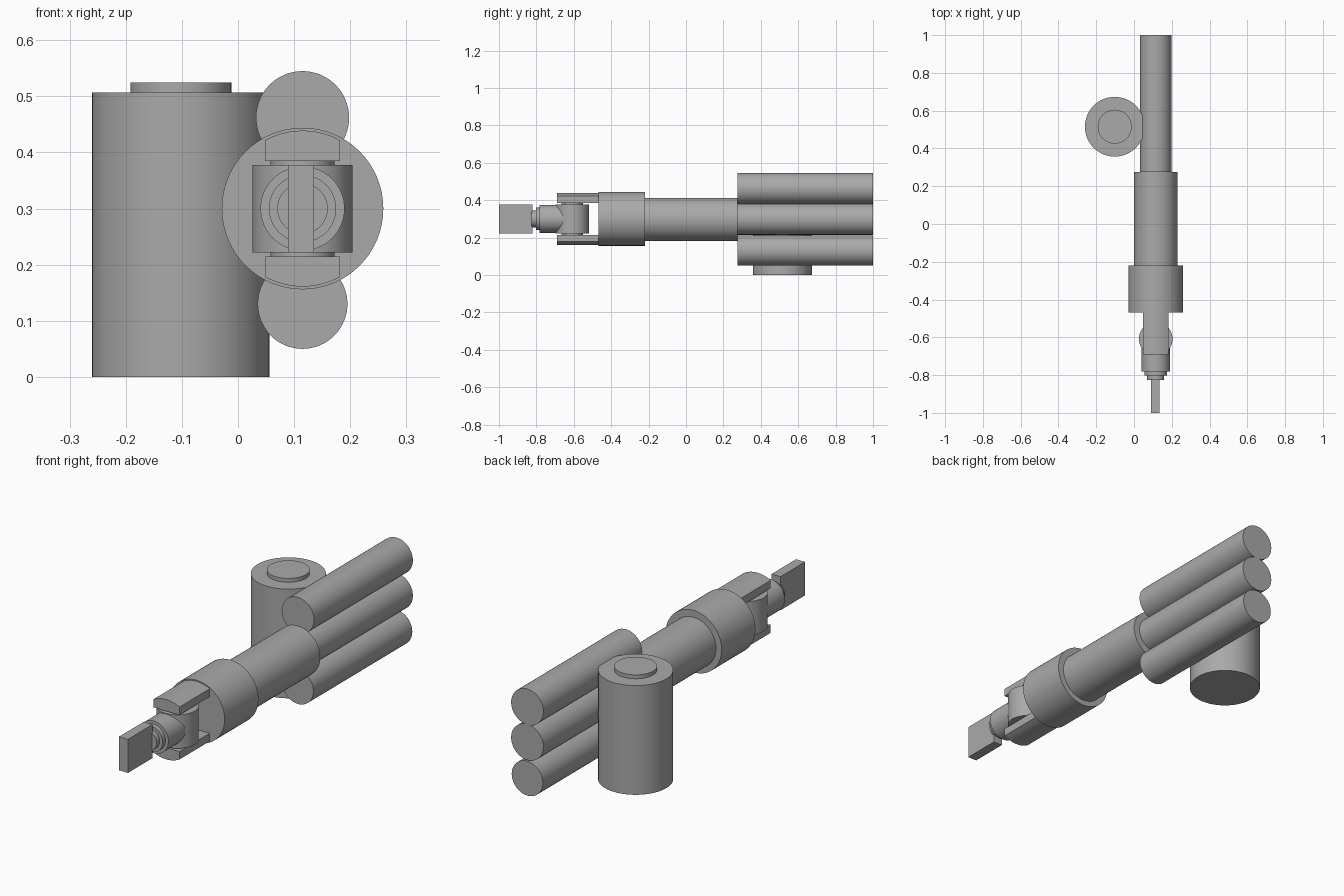
import bpy, bmesh, math
from mathutils import Matrix, Vector

cube = bpy.data.objects.get("Cube")
if cube:
    bpy.data.objects.remove(cube, do_unlink=True)

grey = bpy.data.materials.new("plain grey")
grey.use_nodes = True
COLOUR = (0.4, 0.4, 0.4, 1)
grey.diffuse_color = COLOUR
grey.node_tree.nodes["Principled BSDF"].inputs["Base Color"].default_value = COLOUR

AXIS_X, AXIS_Z = 0.115, 0.30      # centre line of the arm


def add_object(name, bm):
    bmesh.ops.recalc_face_normals(bm, faces=bm.faces)
    mesh = bpy.data.meshes.new(name)
    bm.to_mesh(mesh)
    bm.free()
    mesh.materials.append(grey)
    obj = bpy.data.objects.new(name, mesh)
    bpy.context.collection.objects.link(obj)
    bpy.ops.object.select_all(action='DESELECT')
    obj.select_set(True)
    bpy.context.view_layer.objects.active = obj
    bpy.ops.object.shade_smooth_by_angle(angle=math.radians(30))
    return obj


def rod(name, start, end, radius):
    """Capped cylinder between two points."""
    start, end = Vector(start), Vector(end)
    span = end - start
    turn = span.to_track_quat('Z', 'Y').to_matrix().to_4x4()
    bm = bmesh.new()
    bmesh.ops.create_cone(bm, cap_ends=True, segments=64, radius1=radius, radius2=radius,
                          depth=span.length,
                          matrix=Matrix.Translation((start + end) / 2) @ turn)
    return add_object(name, bm)


def arm_rod(name, y0, y1, radius, z=AXIS_Z):
    return rod(name, (AXIS_X, y0, z), (AXIS_X, y1, z), radius)


def upright_rod(name, x, y, z0, z1, radius):
    return rod(name, (x, y, z0), (x, y, z1), radius)


# Standing drum with a raised cap
upright_rod("drum", -0.102, 0.515, 0, 0.507, 0.158)
upright_rod("drum_cap", -0.102, 0.515, 0.507, 0.525, 0.09)

# Three stacked rear tubes
for name, z, radius in (("lower_tube", 0.13, 0.08), ("middle_tube", 0.298, 0.083),
                        ("upper_tube", 0.462, 0.083)):
    arm_rod(name, 0.275, 1.0, radius, z)

# Main arm and its collar
arm_rod("arm", -0.22, 0.275, 0.115, 0.297)
arm_rod("collar", -0.468, -0.22, 0.144)


# Fork prongs: flat inside, rounded outside
def prong(name, side):
    half, radius, inner = 0.067, 0.139, 0.085
    reach = math.asin(half / radius)
    outline = [(-half, inner), (half, inner)]
    for i in range(13):
        a = reach * (1 - i / 6)
        outline.append((radius * math.sin(a), radius * math.cos(a)))
    bm = bmesh.new()
    face = bm.faces.new([bm.verts.new((AXIS_X + u, -0.69, AXIS_Z + side * v))
                         for u, v in outline])
    sweep = bmesh.ops.extrude_face_region(bm, geom=[face])
    moved = [g for g in sweep["geom"] if isinstance(g, bmesh.types.BMVert)]
    bmesh.ops.translate(bm, verts=moved, vec=(0, 0.222, 0))
    add_object(name, bm)


prong("upper_prong", 1)
prong("lower_prong", -1)

# Pivot drum held between the prongs
upright_rod("pivot", AXIS_X, -0.608, 0.222, 0.378, 0.089)
upright_rod("pivot_pin", AXIS_X, -0.608, 0.215, 0.387, 0.057)

# Stepped wrist
arm_rod("wrist", -0.782, -0.608, 0.075)
arm_rod("wrist_step", -0.803, -0.782, 0.06)
arm_rod("wrist_tip", -0.825, -0.803, 0.045)

# Flat blade at the front end
bm = bmesh.new()
bmesh.ops.create_cube(bm, size=1, matrix=Matrix.Translation((AXIS_X - 0.003, -0.91, 0.30))
                      @ Matrix.Diagonal((0.046, 0.18, 0.156, 1)))
add_object("blade", bm)
